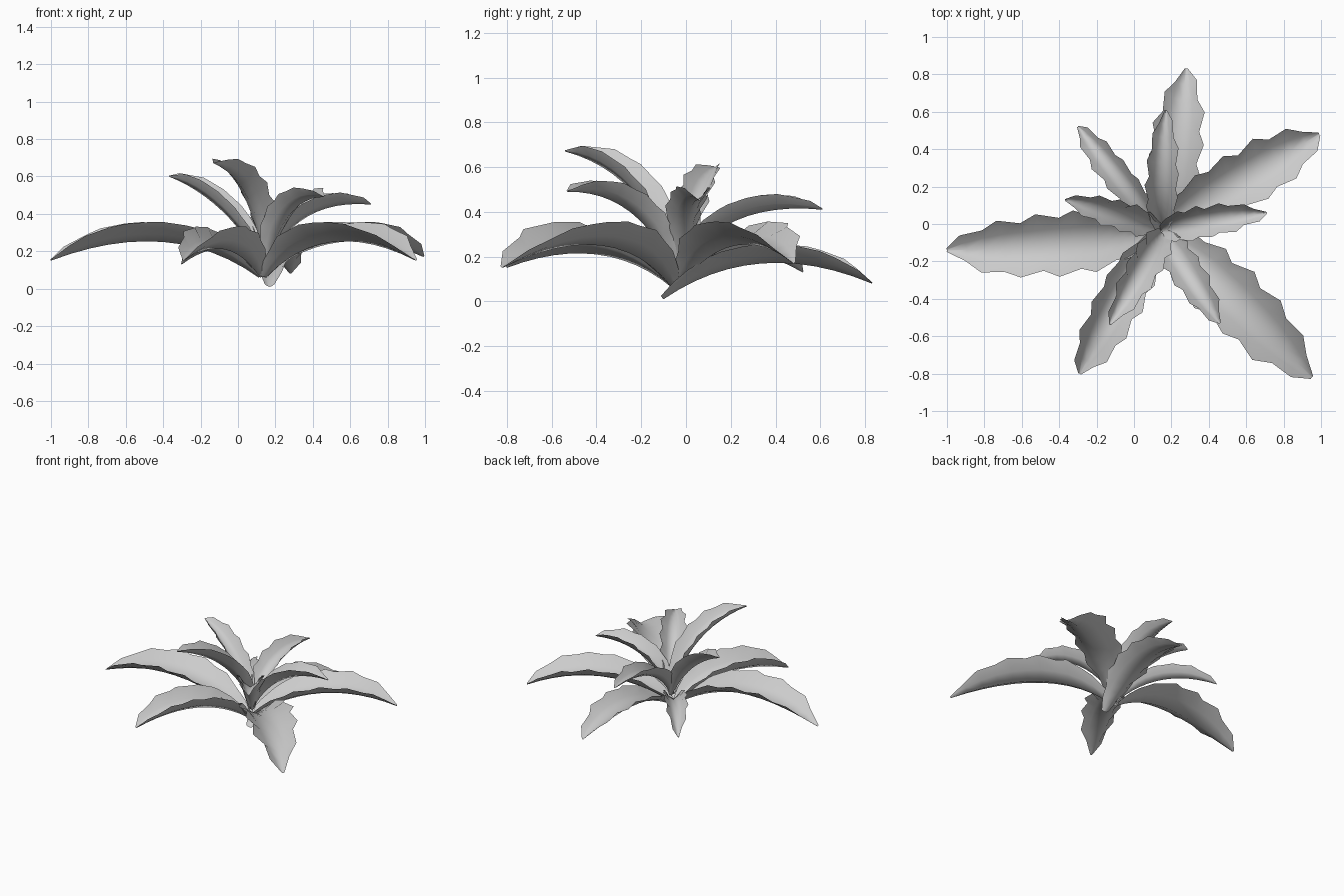
import bpy, random
from mathutils import Vector

if "Cube" in bpy.data.objects:
    bpy.data.objects.remove(bpy.data.objects["Cube"])
random.seed(4)

# half-width profile along the leaf, from root to tip
PROFILE = [(0, .2), (.12, .56), (.3, .93), (.5, 1), (.72, .93), (.88, .6), (1, .06)]
SEG = 12
ACROSS = (-1, -.55, 0, .55, 1)


def width_at(t):
    for (a, wa), (b, wb) in zip(PROFILE, PROFILE[1:]):
        if t <= b:
            return wa + (wb - wa) * (t - a) / (b - a)
    return PROFILE[-1][1]


def leaf(name, base, mid, tip, half, rise):
    """Channelled leaf whose midrib arcs through base, mid and tip, with a ragged margin."""
    p0, pm, p2 = Vector(base), Vector(mid), Vector(tip)
    p1 = 2 * pm - (p0 + p2) / 2
    flat = p2 - p0
    side = Vector((-flat.y, flat.x, 0)).normalized()
    verts, faces = [], []
    for i in range(SEG + 1):
        t = i / SEG
        p = p0 * (1 - t) ** 2 + p1 * 2 * t * (1 - t) + p2 * t * t
        tan = ((p1 - p0) * (1 - t) + (p2 - p1) * t).normalized()
        up = tan.cross(side).normalized()
        w = width_at(t)
        for u in ACROSS:
            k, slide = 1, 0
            if abs(u) == 1 and 1 < i < SEG:   # toothed edge, teeth leaning to the tip
                tooth = (i + (u > 0)) % 2
                k += (.13 if tooth else -.1) + random.uniform(-.04, .04)
                slide = .02 if tooth else 0
            verts.append(p + side * (u * half * w * k) + up * (abs(u) ** 1.6 * rise * w)
                         + tan * slide)
    n = len(ACROSS)
    for i in range(SEG):
        for j in range(n - 1):
            a = i * n + j
            faces.append((a, a + n, a + n + 1, a + 1))
    me = bpy.data.meshes.new(name)
    me.from_pydata(verts, [], faces)
    me.polygons.foreach_set("use_smooth", [True] * len(faces))
    ob = bpy.data.objects.new(name, me)
    bpy.context.collection.objects.link(ob)


# wide drooping outer leaves: base, middle of midrib, tip, half width, edge rise
outer = [
    ((.11, -.05, .06), (-.40, -.11, .25), (-1.0, -.14, .15), .155, .105),
    ((.14, -.03, .07), (.55, .22, .25), (.99, .48, .17), .145, .105),
    ((.15, -.06, .06), (.51, -.38, .25), (.95, -.82, .15), .16, .105),
    ((.12, -.06, .06), (-.07, -.40, .21), (-.29, -.80, .15), .12, .12),
    ((.17, -.10, .01), (.22, .34, .17), (.28, .83, .08), .13, .085),
    ((.13, -.02, .08), (-.07, .23, .21), (-.30, .52, .13), .075, .075),
]
# narrower upright inner leaves
inner = [
    ((.14, -.03, .12), (-.09, .05, .42), (-.37, .13, .60), .075, .08),
    ((.15, -.03, .12), (.15, .22, .36), (.17, .61, .41), .08, .08),
    ((.15, -.04, .12), (.37, .01, .385), (.71, .06, .45), .08, .08),
    ((.15, -.05, .12), (.28, -.25, .40), (.46, -.53, .49), .085, .08),
    ((.15, -.05, .14), (.05, -.24, .49), (-.13, -.54, .67), .085, .09),
]
for i, a in enumerate(outer):
    leaf(f"outer_leaf_{i + 1}", *a)
for i, a in enumerate(inner):
    leaf(f"inner_leaf_{i + 1}", *a)
